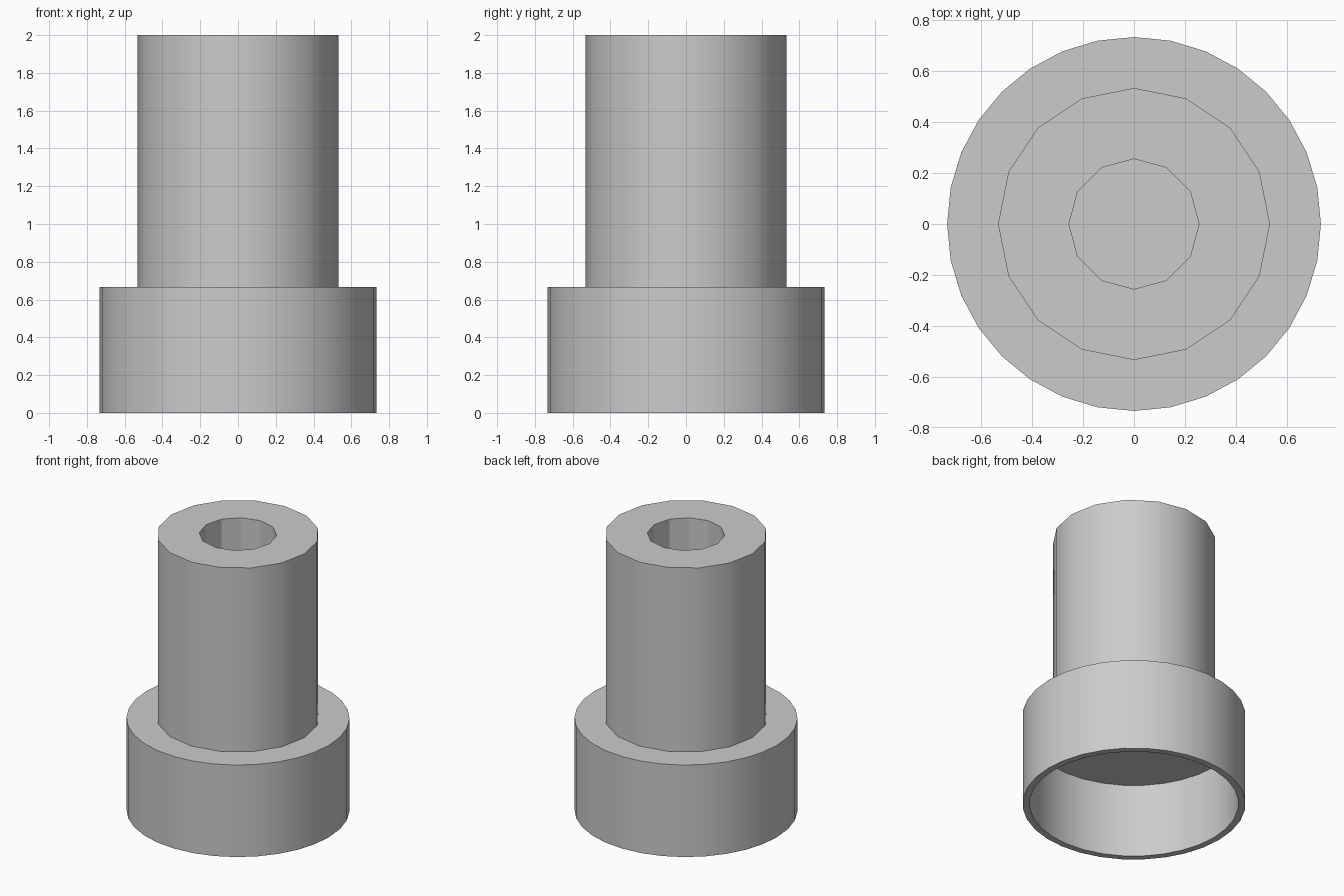
import bpy
import math

if "Cube" in bpy.data.objects:
    bpy.data.objects.remove(bpy.data.objects["Cube"], do_unlink=True)

BASE_TOP = 0.667   # shoulder height
HEIGHT = 2.0

grey = bpy.data.materials.new("plain grey")
grey.use_nodes = True
colour = (0.6, 0.6, 0.6, 1)
grey.diffuse_color = colour
grey.node_tree.nodes["Principled BSDF"].inputs["Base Color"].default_value = colour


def cylinder(name, sides, radius, bottom, top):
    bpy.ops.mesh.primitive_cylinder_add(vertices=sides, radius=radius, depth=top - bottom,
                                        location=(0, 0, (top + bottom) / 2))
    obj = bpy.context.object
    obj.name = name
    obj.data.materials.append(grey)
    return obj


def combine(target, tool, operation):
    tool.hide_render = True
    mod = target.modifiers.new(tool.name, "BOOLEAN")
    mod.operation = operation
    mod.solver = "EXACT"
    mod.object = tool
    bpy.context.view_layer.objects.active = target
    bpy.ops.object.modifier_apply(modifier=mod.name)
    bpy.data.objects.remove(tool, do_unlink=True)


# Wide round foot with the stem joined on top
body = cylinder("socket_foot", 32, 0.733, 0, BASE_TOP)
combine(body, cylinder("stem", 16, 0.533, BASE_TOP - 0.05, HEIGHT), "UNION")

# Hollow underside and blind bore down the stem
combine(body, cylinder("foot_cavity", 32, 0.687, -0.1, 0.535), "DIFFERENCE")
combine(body, cylinder("stem_bore", 12, 0.255, BASE_TOP, HEIGHT + 0.1), "DIFFERENCE")

# Smooth outer walls; the coarse bore stays faceted
bpy.ops.object.select_all(action="DESELECT")
body.select_set(True)
bpy.context.view_layer.objects.active = body
bpy.ops.object.shade_smooth_by_angle(angle=math.radians(28))
